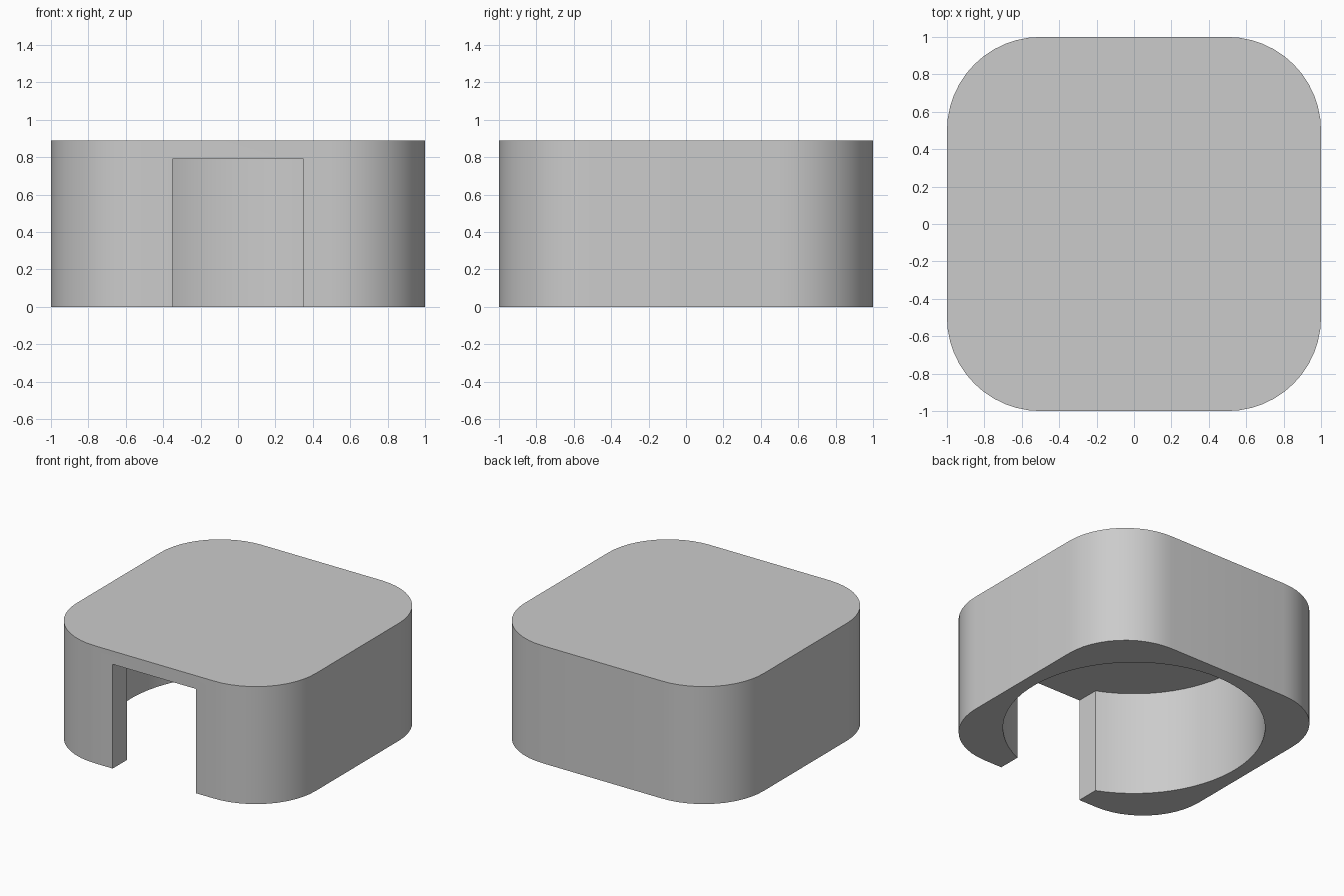
import bpy
import bmesh
from math import sin, cos, pi, asin

HEIGHT, CEILING = 0.89, 0.79
CORNER = 0.5
CAVITY, SLOT = 0.9, 0.35

cube = bpy.data.objects.get("Cube")
if cube:
    bpy.data.objects.remove(cube, do_unlink=True)

grey = bpy.data.materials.new("light_grey")
grey.use_nodes = True
colour = (0.6, 0.6, 0.6, 1)
grey.diffuse_color = colour
grey.node_tree.nodes["Principled BSDF"].inputs["Base Color"].default_value = colour


def arc(cx, cy, radius, start, end, steps):
    """Points along an arc, both ends included."""
    angles = [start + (end - start) * i / steps for i in range(steps + 1)]
    return [(cx + radius * cos(a), cy + radius * sin(a)) for a in angles]


def prism(name, outline, bottom, top):
    """Extrude a closed outline between two heights."""
    bm = bmesh.new()
    base = bm.faces.new([bm.verts.new((x, y, bottom)) for x, y in outline])
    grown = bmesh.ops.extrude_face_region(bm, geom=[base])["geom"]
    verts = [g for g in grown if isinstance(g, bmesh.types.BMVert)]
    bmesh.ops.translate(bm, verts=verts, vec=(0, 0, top - bottom))
    bmesh.ops.recalc_face_normals(bm, faces=bm.faces)
    mesh = bpy.data.meshes.new(name)
    bm.to_mesh(mesh)
    bm.free()
    mesh.materials.append(grey)
    obj = bpy.data.objects.new(name, mesh)
    bpy.context.collection.objects.link(obj)
    return obj


# Rounded square block
outline = []
inset = 1 - CORNER
for i, (sx, sy) in enumerate([(1, 1), (-1, 1), (-1, -1), (1, -1)]):
    outline += arc(sx * inset, sy * inset, CORNER, i * pi / 2, (i + 1) * pi / 2, 12)
housing = prism("housing", outline, 0, HEIGHT)

# Keyhole cutter: round cavity open underneath, with a doorway through the front
half = asin(SLOT / CAVITY)
keyhole = arc(0, 0, CAVITY, -pi / 2 + half, 3 * pi / 2 - half, 64)
keyhole += [(-SLOT, -1.2), (SLOT, -1.2)]
cutter = prism("cavity_cutter", keyhole, -0.2, CEILING)
cutter.hide_render = True

cut = housing.modifiers.new("cavity", "BOOLEAN")
cut.operation = "DIFFERENCE"
cut.solver = "EXACT"
cut.object = cutter

# Apply the cut, then smooth the curved walls
bpy.ops.object.select_all(action="DESELECT")
housing.select_set(True)
bpy.context.view_layer.objects.active = housing
bpy.ops.object.modifier_apply(modifier=cut.name)
bpy.data.objects.remove(cutter, do_unlink=True)
bpy.ops.object.shade_smooth_by_angle(angle=pi / 6)
